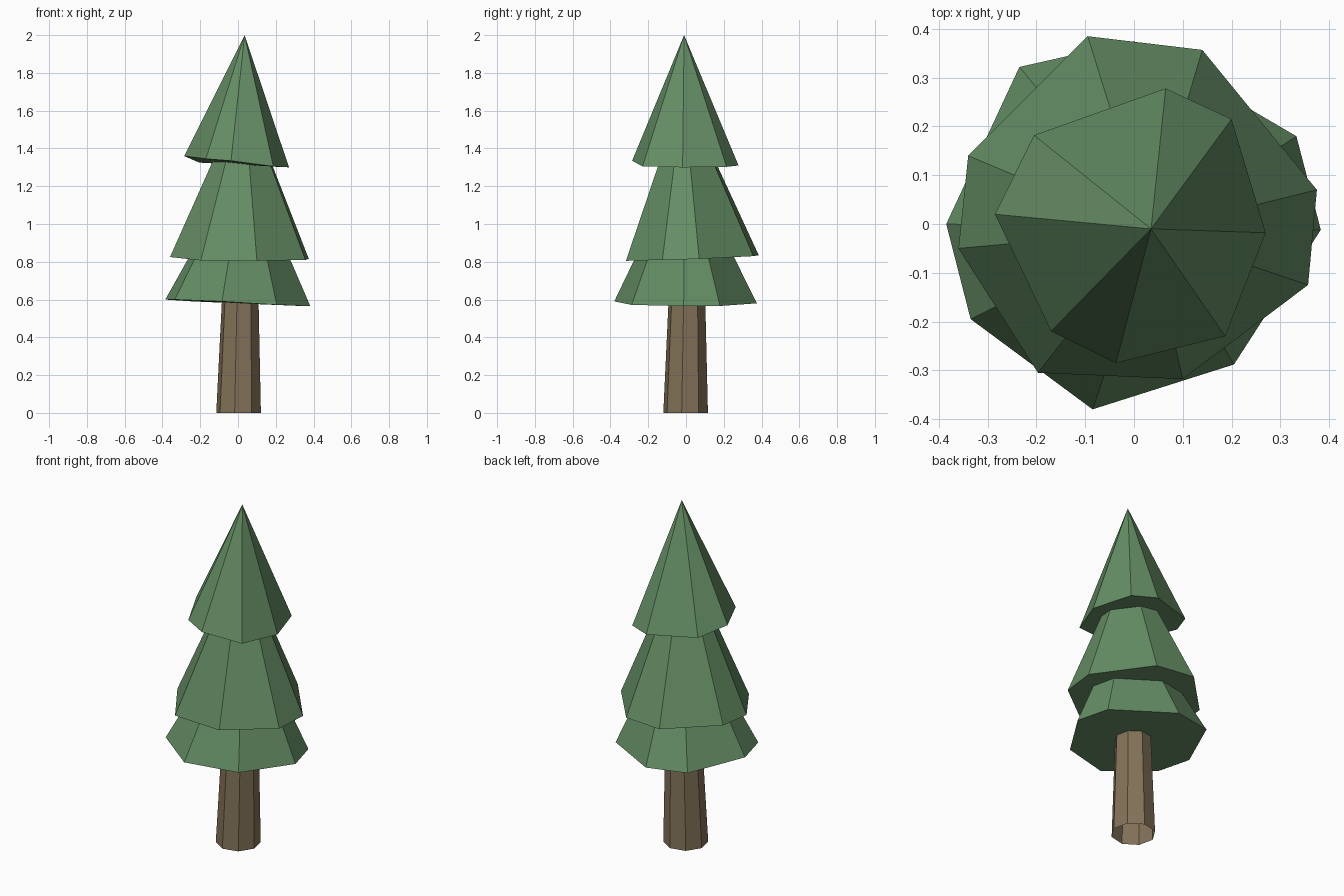
import bpy
from math import cos, sin, radians


def material(name, color):
    m = bpy.data.materials.new(name)
    m.diffuse_color = color
    return m


def build(name, verts, faces, mat):
    me = bpy.data.meshes.new(name)
    me.from_pydata(verts, [], faces)
    me.materials.append(mat)
    ob = bpy.data.objects.new(name, me)
    bpy.context.collection.objects.link(ob)
    return ob


def tier(name, apex, rim):
    # Irregular cone; rim listed clockwise seen from above, closed underneath
    n = len(rim)
    faces = [((i + 1) % n, i, n) for i in range(n)]
    faces.append(tuple(range(n)))
    build(name, rim + [apex], faces, green)


def ring(cx, cy, z, r, n=8, start=-10):
    return [(cx + r * cos(radians(start + 360 * i / n)),
             cy + r * sin(radians(start + 360 * i / n)), z) for i in range(n)]


green = material("foliage", (0.13, 0.27, 0.13, 1))
brown = material("bark", (0.23, 0.17, 0.10, 1))

# Tapered, slightly leaning trunk, open at both ends
build("trunk", ring(0.003, -0.002, 0, 0.12) + ring(0.012, 0.005, 0.61, 0.098),
      [(i, (i + 1) % 8, (i + 1) % 8 + 8, i + 8) for i in range(8)], brown)

# Foliage tiers with uneven rims
tier("lower_foliage", (0.04, -0.01, 1.36), [
    (0.0, 0.375, 0.58), (0.333, 0.18, 0.566), (0.383, -0.012, 0.565),
    (0.205, -0.288, 0.572), (-0.085, -0.38, 0.59), (-0.335, -0.195, 0.6),
    (-0.385, 0.0, 0.6), (-0.235, 0.322, 0.59)])
tier("middle_foliage", (0.03, -0.015, 1.70), [
    (-0.095, 0.385, 0.835), (0.14, 0.357, 0.83), (0.375, 0.07, 0.815),
    (0.357, -0.125, 0.81), (0.1, -0.318, 0.805), (-0.197, -0.305, 0.807),
    (-0.36, -0.05, 0.825), (-0.34, 0.14, 0.83)])
tier("upper_foliage", (0.035, -0.01, 2.0), [
    (0.065, 0.278, 1.31), (0.2, 0.215, 1.303), (0.27, -0.018, 1.30),
    (0.187, -0.23, 1.305), (-0.037, -0.285, 1.335), (-0.17, -0.22, 1.345),
    (-0.285, 0.02, 1.36), (-0.205, 0.182, 1.325)])
